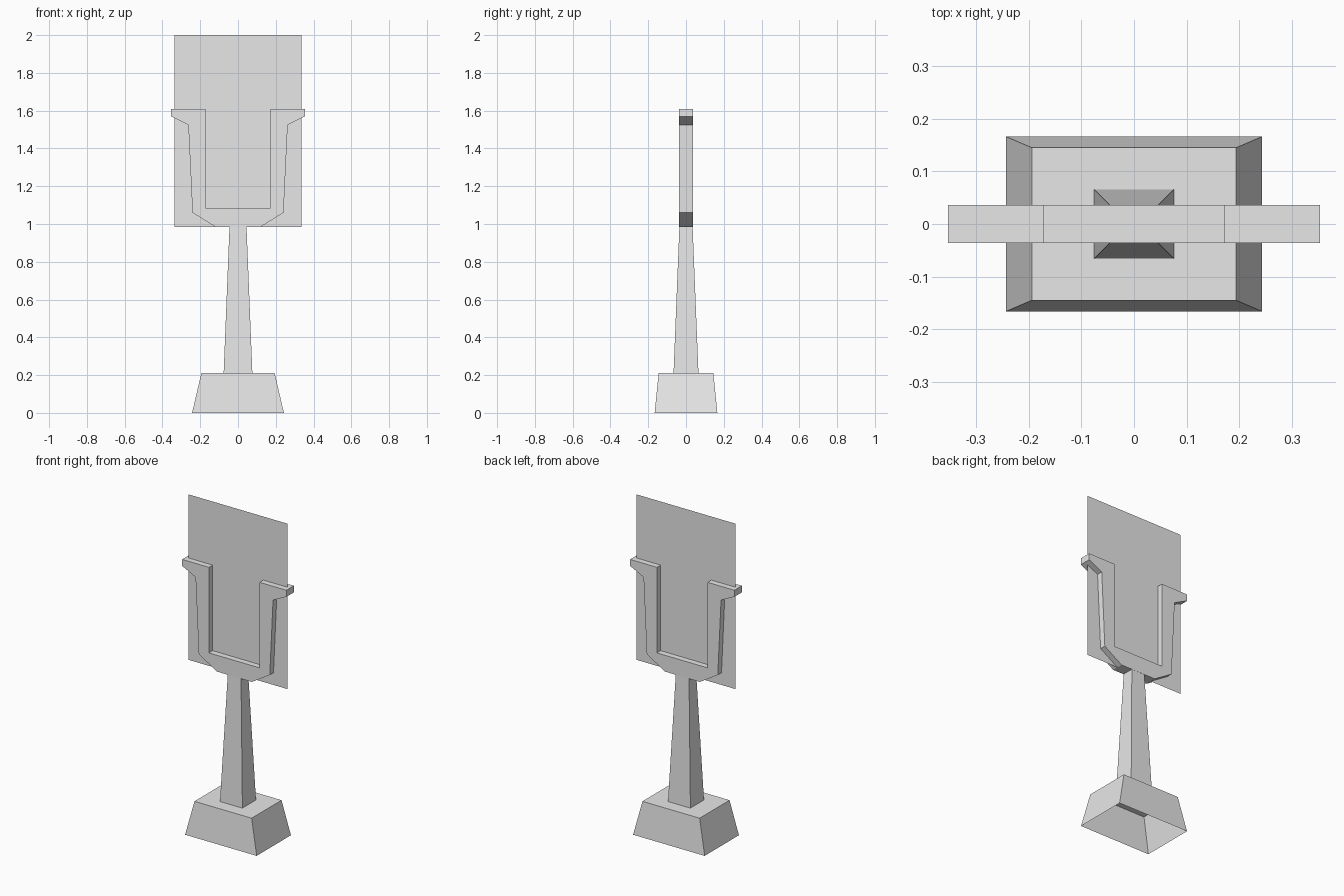
import bpy
import bmesh

if "Cube" in bpy.data.objects:
    bpy.data.objects.remove(bpy.data.objects["Cube"], do_unlink=True)

grey = bpy.data.materials.new("light_grey")
grey.use_nodes = True
GREY = (0.8, 0.8, 0.8, 1.0)
grey.diffuse_color = GREY
grey.node_tree.nodes["Principled BSDF"].inputs["Base Color"].default_value = GREY


def finish(name, bm):
    """Turn a bmesh into a named, flat shaded object."""
    mesh = bpy.data.meshes.new(name)
    bm.to_mesh(mesh)
    bm.free()
    mesh.materials.append(grey)
    obj = bpy.data.objects.new(name, mesh)
    bpy.context.collection.objects.link(obj)


def tapered_box(name, z0, z1, bottom, top, open_bottom=False):
    """Four sided tapered block; bottom and top are half sizes in x and y."""
    bm = bmesh.new()
    bmesh.ops.create_cube(bm, size=2)
    for v in bm.verts:
        hx, hy = top if v.co.z > 0 else bottom
        v.co = (v.co.x * hx, v.co.y * hy, z1 if v.co.z > 0 else z0)
    bm.normal_update()
    if open_bottom:
        floor = [f for f in bm.faces if f.normal.z < -0.9]
        bmesh.ops.delete(bm, geom=floor, context='FACES_ONLY')
    finish(name, bm)


# Hollow plinth and slender post
tapered_box("base", 0.0, 0.21, (0.243, 0.166), (0.194, 0.145), open_bottom=True)
tapered_box("post", 0.21, 0.985, (0.076, 0.066), (0.045, 0.035))

# U-shaped bracket: right half of the outline, mirrored and extruded in y
half = [(0.12, 0.985), (0.241, 1.06), (0.263, 1.525), (0.354, 1.57),
        (0.354, 1.61), (0.172, 1.61), (0.172, 1.085)]
outline = half + [(-x, z) for x, z in reversed(half)]
DEPTH = 0.036
bm = bmesh.new()
face = bm.faces.new([bm.verts.new((x, -DEPTH, z)) for x, z in outline])
result = bmesh.ops.extrude_face_region(bm, geom=[face])
moved = [g for g in result["geom"] if isinstance(g, bmesh.types.BMVert)]
bmesh.ops.translate(bm, verts=moved, vec=(0, 2 * DEPTH, 0))
bmesh.ops.recalc_face_normals(bm, faces=bm.faces[:])
finish("bracket", bm)

# Paper-thin upright panel through the middle of the bracket
bm = bmesh.new()
bm.faces.new([bm.verts.new((x, 0, z)) for x, z in
              [(-0.337, 0.985), (0.337, 0.985), (0.337, 2.0), (-0.337, 2.0)]])
finish("panel", bm)
